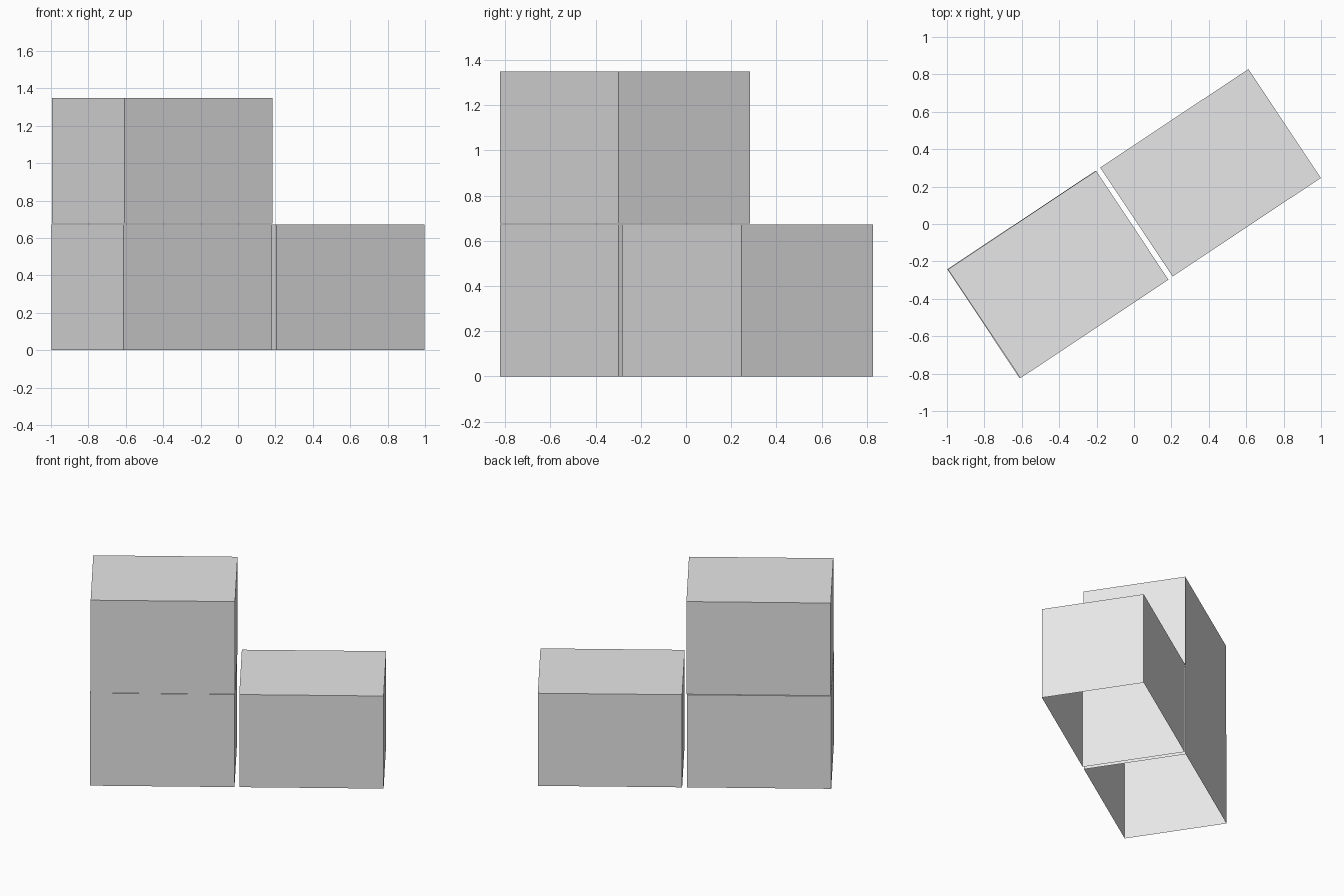
import bpy, bmesh, math
from mathutils import Matrix

if "Cube" in bpy.data.objects:
    bpy.data.objects.remove(bpy.data.objects["Cube"])

grey = bpy.data.materials.new("light grey")
grey.diffuse_color = (0.8, 0.8, 0.8, 1.0)
grey.use_nodes = True
grey.node_tree.nodes["Principled BSDF"].inputs["Base Color"].default_value = grey.diffuse_color

LENGTH, WIDTH, HEIGHT = 0.951, 0.699, 0.673
ANGLE = math.radians(33.6)


def open_box(name, x, y, z):
    """Thin-walled box with a closed top and an open underside."""
    bm = bmesh.new()
    bmesh.ops.create_cube(bm, size=1.0)
    bm.normal_update()
    bottom = [f for f in bm.faces if f.normal.z < -0.5]
    bmesh.ops.delete(bm, geom=bottom, context='FACES_ONLY')
    bm.transform(Matrix.Translation((x, y, z + HEIGHT / 2))
                 @ Matrix.Rotation(ANGLE, 4, 'Z')
                 @ Matrix.Diagonal((LENGTH, WIDTH, HEIGHT, 1.0)))
    mesh = bpy.data.meshes.new(name)
    bm.to_mesh(mesh)
    bm.free()
    mesh.materials.append(grey)
    obj = bpy.data.objects.new(name, mesh)
    bpy.context.collection.objects.link(obj)
    return obj


# two boxes side by side, a third stacked on the left one
open_box("right_box", 0.409, 0.274, 0.0)
open_box("left_box", -0.409, -0.270, 0.0)
open_box("upper_box", -0.405, -0.270, 0.676)
